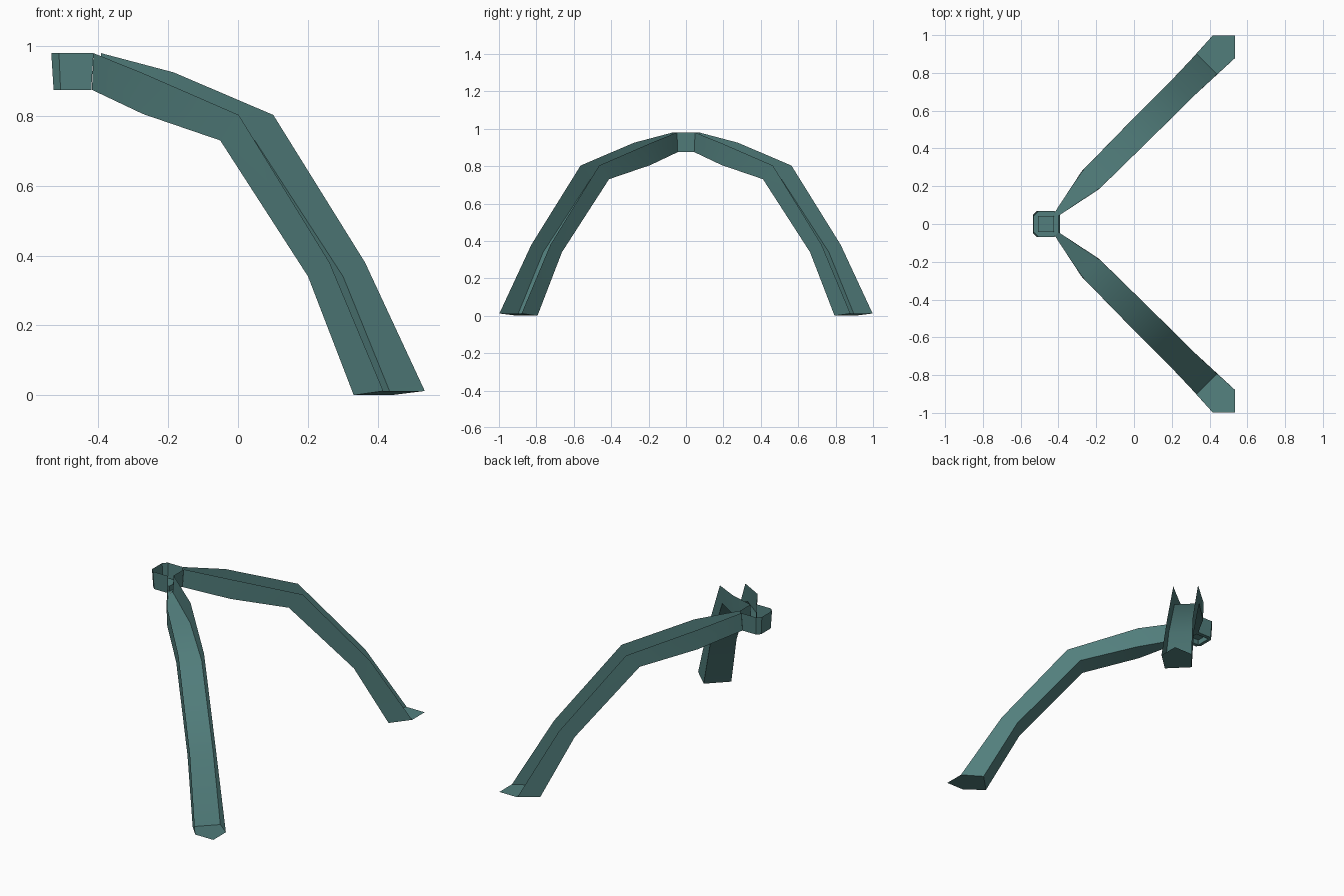
import bpy, bmesh
from math import sqrt, radians

if "Cube" in bpy.data.objects:
    bpy.data.objects.remove(bpy.data.objects["Cube"])

teal = bpy.data.materials.new("teal")
teal.diffuse_color = (0.085, 0.212, 0.205, 1)
teal.use_nodes = True
teal.node_tree.nodes["Principled BSDF"].inputs["Base Color"].default_value = teal.diffuse_color


def finish(name, bm):
    mesh = bpy.data.meshes.new(name)
    bm.to_mesh(mesh)
    bm.free()
    mesh.materials.append(teal)
    obj = bpy.data.objects.new(name, mesh)
    bpy.context.collection.objects.link(obj)
    bpy.ops.object.select_all(action='DESELECT')
    obj.select_set(True)
    bpy.context.view_layer.objects.active = obj
    bpy.ops.object.shade_smooth_by_angle(angle=radians(38))
    return obj


# Legs: open U channel running diagonally outward.
# Each station: rim (distance, z, half width), floor (distance, z, half width)
STATIONS = [
    ((-0.243, 0.98, 0.0155), (-0.251, 0.875, 0.014)),
    ((0.000, 0.925, 0.066), (0.005, 0.806, 0.064)),
    ((0.400, 0.803, 0.070), (0.325, 0.730, 0.070)),
    ((0.770, 0.380, 0.072), (0.682, 0.340, 0.071)),
    ((1.000, 0.012, 0.084), (0.872, 0.000, 0.076)),
]
AXIS = -0.327


def diagonal(u, v, z):
    v += AXIS
    return ((u + v) / sqrt(2), (u - v) / sqrt(2), z)


bm = bmesh.new()
rows = []
for (ut, zt, ht), (ub, zb, hb) in STATIONS:
    rows.append([bm.verts.new(diagonal(*p)) for p in
                 ((ut, -ht, zt), (ub, -hb, zb), (ub, hb, zb), (ut, ht, zt))])
for a, b in zip(rows, rows[1:]):
    for k in range(3):
        bm.faces.new((a[k], b[k], b[k + 1], a[k + 1]))
# Pointed foot plate closing the lower end
tip = bm.verts.new(diagonal(1.084, 0, 0.012))
tl, bl, br, tr = rows[-1]
bm.faces.new((bl, tl, tip, tr, br))
legs = finish("legs", bm)
mirror = legs.modifiers.new("mirror", 'MIRROR')
mirror.use_axis = (False, True, False)


# Hub: chamfered open cup, recessed underneath, open at the two leg corners
def ring(bm, hx, hy, c, z, cx):
    pts = [(hx - c, hy), (-hx + c, hy), (-hx, hy - c), (-hx, -hy + c),
           (-hx + c, -hy), (hx - c, -hy), (hx, -hy + c), (hx, hy - c)]
    return [bm.verts.new((cx + x, y, z)) for x, y in pts]


bm = bmesh.new()
loops = [ring(bm, 0.0715, 0.070, 0.022, 0.98, -0.4635),
         ring(bm, 0.064, 0.065, 0.020, 0.875, -0.4645),
         ring(bm, 0.043, 0.043, 0.002, 0.875, -0.4665),
         ring(bm, 0.042, 0.042, 0.002, 0.905, -0.4665)]
for i, (a, b) in enumerate(zip(loops, loops[1:])):
    for k in range(8):
        n = (k + 1) % 8
        if i == 0 and k in (5, 7):      # corners where the legs join
            continue
        bm.faces.new((a[k], a[n], b[n], b[k]))
bm.faces.new(loops[-1])
bmesh.ops.recalc_face_normals(bm, faces=bm.faces)
finish("hub", bm)
